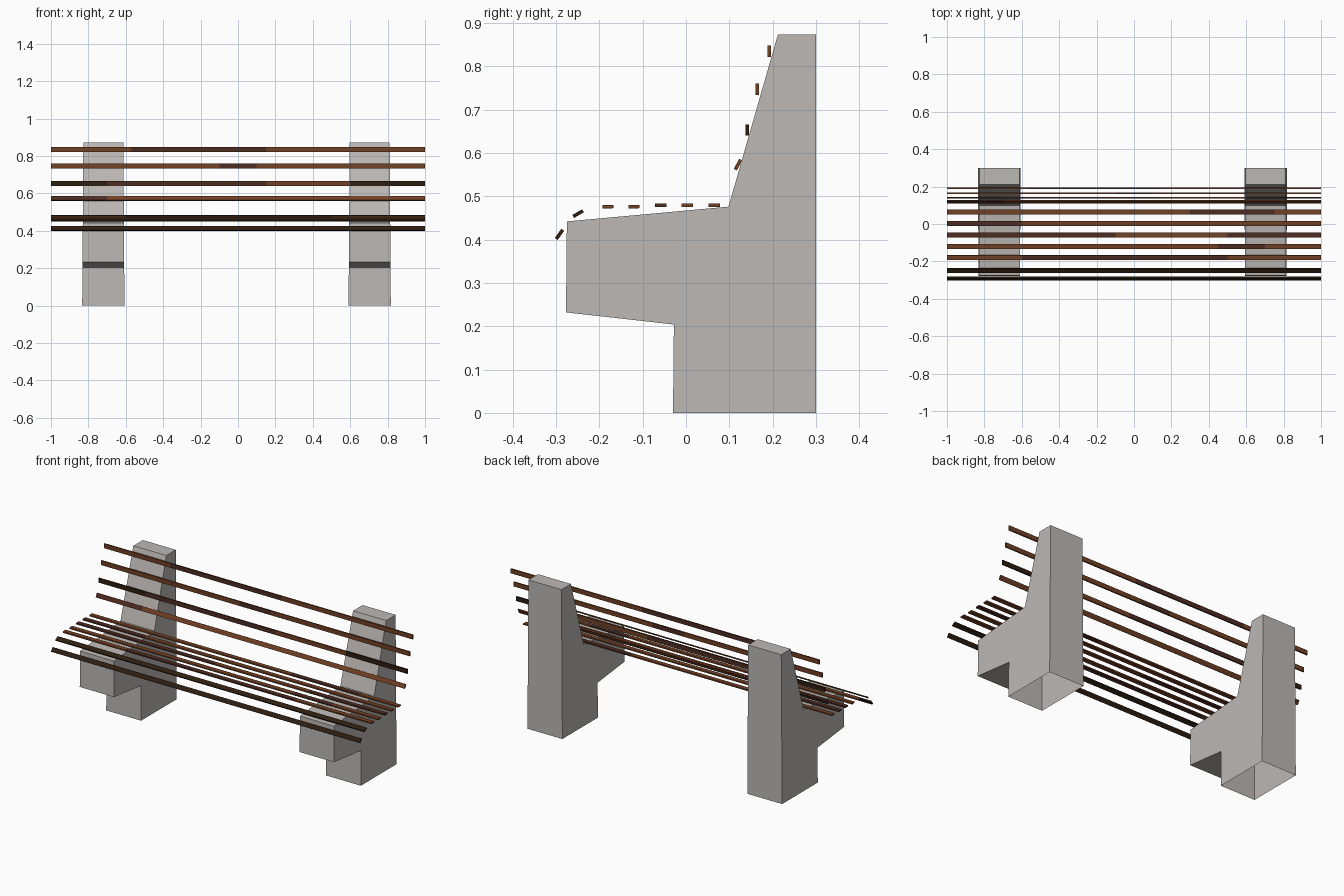
import bpy, bmesh, math

if "Cube" in bpy.data.objects:
    bpy.data.objects.remove(bpy.data.objects["Cube"])


def material(name, rgb):
    m = bpy.data.materials.new(name)
    m.diffuse_color = (*rgb, 1)
    m.use_nodes = True
    m.node_tree.nodes["Principled BSDF"].inputs["Base Color"].default_value = m.diffuse_color
    return m


concrete = material("concrete grey", (0.50, 0.48, 0.46))
woods = [material("warm brown wood", (0.165, 0.052, 0.018)),
         material("red brown wood", (0.075, 0.025, 0.016)),
         material("dark wood", (0.027, 0.013, 0.005))]


def finish(bm, name, mats):
    bmesh.ops.recalc_face_normals(bm, faces=bm.faces)
    me = bpy.data.meshes.new(name)
    bm.to_mesh(me)
    bm.free()
    for m in mats:
        me.materials.append(m)
    ob = bpy.data.objects.new(name, me)
    bpy.context.collection.objects.link(ob)
    return ob


# Concrete supports: side profile (y, z), slightly tapered, hollow and open below
PROFILE = [(-0.03, 0), (-0.028, 0.204), (-0.277, 0.232), (-0.275, 0.442),
           (0.098, 0.476), (0.212, 0.873), (0.30, 0.873), (0.30, 0)]


def support(name, cx):
    bm = bmesh.new()
    sides = []
    for s in (-1, 1):
        sides.append([bm.verts.new((cx + s * (0.113 - 0.006 * z / 0.873), y, z))
                      for y, z in PROFILE])
    bm.faces.new(sides[0])
    bm.faces.new(sides[1])
    for i in range(len(PROFILE) - 1):
        bm.faces.new((sides[0][i], sides[0][i + 1], sides[1][i + 1], sides[1][i]))
    finish(bm, name, [concrete])


support("left_support", -0.72)
support("right_support", 0.704)


# Wooden slats: length 2, tinted in stretches along x
def slat(name, y, z, tilt, cuts, tints, width=0.026, thick=0.008):
    bm = bmesh.new()
    a = math.radians(tilt)
    rings = []
    for x in [-1, *cuts, 1]:
        ring = []
        for u, v in ((-1, -1), (1, -1), (1, 1), (-1, 1)):
            p, q = u * width / 2, v * thick / 2
            ring.append(bm.verts.new((x, y + p * math.cos(a) - q * math.sin(a),
                                      z + p * math.sin(a) + q * math.cos(a))))
        rings.append(ring)
    for k, tint in enumerate(tints):
        for i in range(4):
            j = (i + 1) % 4
            f = bm.faces.new((rings[k][i], rings[k][j], rings[k + 1][j], rings[k + 1][i]))
            f.material_index = tint
    bm.faces.new(rings[0]).material_index = tints[0]
    bm.faces.new(rings[-1]).material_index = tints[-1]
    finish(bm, name, woods)


# y, z, tilt, colour change positions, colours
SEAT = [(-0.292, 0.412, 55, [], [2]),
        (-0.249, 0.460, 30, [], [2]),
        (-0.180, 0.476, 2, [-0.6, 0.5], [0, 1, 0]),
        (-0.120, 0.476, 2, [0.45, 0.7], [0, 1, 0]),
        (-0.058, 0.479, 0, [-0.1, 0.5], [1, 0, 1]),
        (0.003, 0.479, 0, [-0.6, 0.6], [1, 0, 0]),
        (0.065, 0.479, 0, [0.3, 0.75], [0, 1, 0])]
BACK = [(0.120, 0.573, 62, [-0.7, 0.5], [1, 0, 0]),
        (0.141, 0.653, 90, [-0.7, 0.15, 0.6], [2, 1, 0, 2]),
        (0.164, 0.747, 90, [-0.1, 0.1], [0, 1, 0]),
        (0.192, 0.835, 90, [-0.57, 0.15], [0, 1, 0])]
for n, row in enumerate(SEAT):
    slat(f"seat_slat_{n + 1}", *row)
for n, row in enumerate(BACK):
    slat(f"back_slat_{n + 1}", *row)
